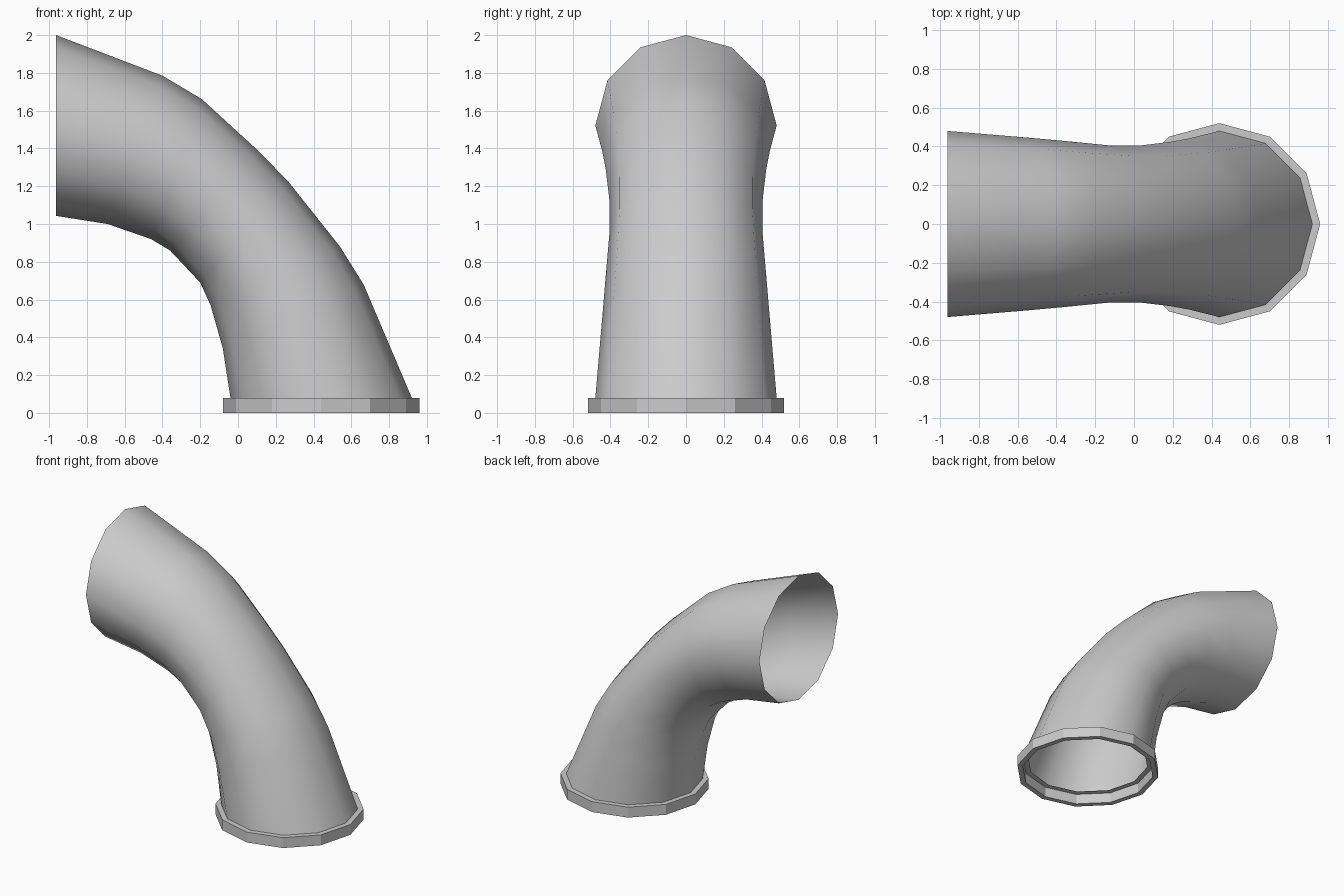
import bpy, bmesh
from math import sin, cos, pi
from mathutils import Vector

if "Cube" in bpy.data.objects:
    bpy.data.objects.remove(bpy.data.objects["Cube"])

N = 12


def ring(bm, outer, inner, half_width):
    """Elliptical cross-section through outer and inner (x, z) points."""
    a, b = Vector((outer[0], 0, outer[1])), Vector((inner[0], 0, inner[1]))
    mid, half = (a + b) / 2, (a - b) / 2
    return [bm.verts.new(mid + half * cos(2 * pi * i / N)
                         + Vector((0, half_width * sin(2 * pi * i / N), 0)))
            for i in range(N)]


def loft(name, sections, closed=False, angle=30):
    bm = bmesh.new()
    rings = [ring(bm, *s) for s in sections]
    pairs = list(zip(rings, rings[1:]))
    if closed:
        pairs.append((rings[-1], rings[0]))
    for lo, hi in pairs:
        for i in range(N):
            j = (i + 1) % N
            bm.faces.new((lo[i], lo[j], hi[j], hi[i]))
    mesh = bpy.data.meshes.new(name)
    bm.to_mesh(mesh)
    bm.free()
    obj = bpy.data.objects.new(name, mesh)
    bpy.context.collection.objects.link(obj)
    bpy.ops.object.select_all(action='DESELECT')
    obj.select_set(True)
    bpy.context.view_layer.objects.active = obj
    bpy.ops.object.shade_smooth_by_angle(angle=angle * pi / 180)
    return obj


# Curved open pipe: outer bend point, inner bend point, half width
loft("pipe_bend", [
    ((0.92, 0.08), (-0.04, 0.08), 0.48),
    ((0.665, 0.68), (-0.08, 0.34), 0.443),
    ((0.54, 0.88), (-0.145, 0.57), 0.425),
    ((0.27, 1.22), (-0.20, 0.69), 0.405),
    ((0.11, 1.385), (-0.36, 0.86), 0.405),
    ((-0.19, 1.66), (-0.46, 0.92), 0.425),
    ((-0.40, 1.785), (-0.69, 1.0), 0.445),
    ((-0.963, 2.0), (-0.963, 1.043), 0.48),
], angle=40)

# Base collar: stepped ring with a small inner lip
CX = 0.44
profile = [(0.48, 0.0), (0.52, 0.0), (0.52, 0.08), (0.44, 0.08), (0.48, 0.079)]
loft("base_collar", [((CX + r, z), (CX - r, z), r) for r, z in profile],
     closed=True, angle=20)
